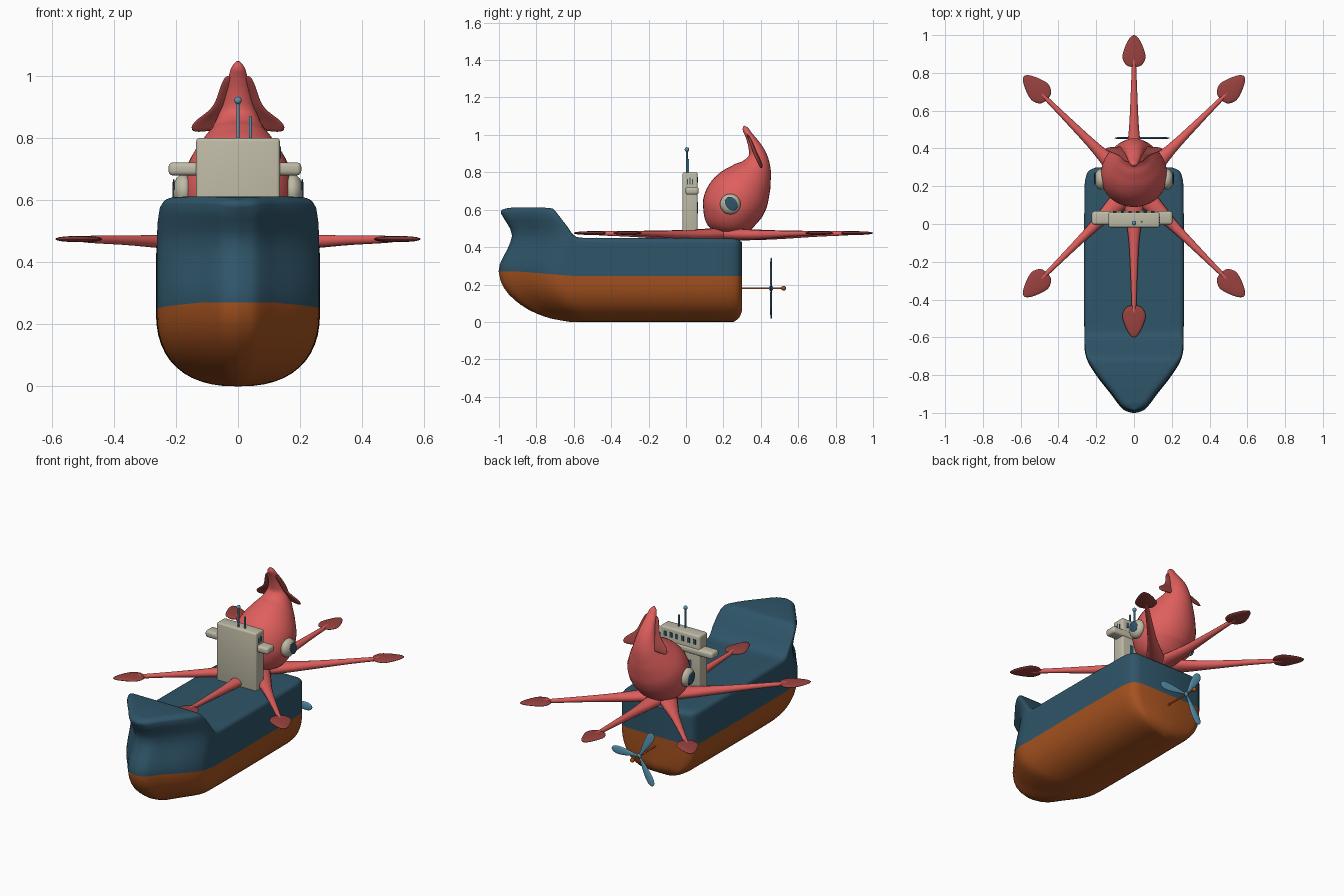
import bpy, bmesh, math
from math import sin, cos, pi
from mathutils import Vector, Matrix

if "Cube" in bpy.data.objects:
    bpy.data.objects.remove(bpy.data.objects["Cube"], do_unlink=True)


def material(name, r, g, b):
    m = bpy.data.materials.new(name)
    m.use_nodes = True
    m.diffuse_color = (r, g, b, 1)
    m.node_tree.nodes["Principled BSDF"].inputs["Base Color"].default_value = (r, g, b, 1)
    return m


NAVY = material("navy_blue", .028, .09, .14)
RUST = material("rust_orange", .38, .085, .014)
RED = material("coral_red", .74, .115, .11)
MAROON = material("dark_red", .32, .055, .05)
CREAM = material("cream", .52, .49, .38)
SKY = material("light_blue", .1, .31, .46)


def curve(table, x):
    """Smooth value of column pairs (x, v) at x."""
    n = len(table)
    if x <= table[0][0]:
        return table[0][1]
    if x >= table[-1][0]:
        return table[-1][1]
    slope = lambda a, b: (table[b][1] - table[a][1]) / (table[b][0] - table[a][0])
    i = max(k for k in range(n - 1) if table[k][0] <= x)
    (x0, a), (x1, b) = table[i], table[i + 1]
    h, t = x1 - x0, (x - x0) / (x1 - x0)
    m0, m1 = slope(max(i - 1, 0), i + 1) * h, slope(i, min(i + 2, n - 1)) * h
    return a + t * (m0 + t * (3 * (b - a) - 2 * m0 - m1 + t * (m0 + m1 - 2 * (b - a))))


def finish(name, bm, *mats, angle=45):
    bmesh.ops.remove_doubles(bm, verts=bm.verts, dist=1e-5)
    bmesh.ops.recalc_face_normals(bm, faces=bm.faces)
    me = bpy.data.meshes.new(name)
    bm.to_mesh(me)
    bm.free()
    for m in mats:
        me.materials.append(m)
    ob = bpy.data.objects.new(name, me)
    bpy.context.collection.objects.link(ob)
    bpy.ops.object.select_all(action="DESELECT")
    ob.select_set(True)
    bpy.context.view_layer.objects.active = ob
    bpy.ops.object.shade_smooth_by_angle(angle=math.radians(angle))
    return ob


def grid(bm, rows, closed=False, rule=None):
    vs = [[bm.verts.new(p) for p in r] for r in rows]
    for a, b in zip(vs, vs[1:]):
        for j in range(len(a) - (not closed)):
            k = (j + 1) % len(a)
            f = bm.faces.new((a[j], a[k], b[k], b[j]))
            f.material_index = rule(j) if rule else 0
    return vs


def loft(name, keys, mat, matrix=Matrix(), steps=24, sides=24):
    """Elliptical tube through (y, z, half width, half depth) keys."""
    bm = bmesh.new()
    last = len(keys) - 1
    at = lambda t, c: curve([(i, k[c]) for i, k in enumerate(keys)], t)
    rows = []
    for s in range(steps + 1):
        t = last * s / steps
        dy, dz = at(t + .05, 0) - at(t - .05, 0), at(t + .05, 1) - at(t - .05, 1)
        n = Vector((0, -dz, dy)).normalized()
        c = Vector((0, at(t, 0), at(t, 1)))
        rx, rn = max(at(t, 2), 0), max(at(t, 3), 0)
        rows.append([c + Vector((rx * cos(a), 0, 0)) + n * rn * sin(a)
                     for a in (2 * pi * j / sides for j in range(sides))])
    vs = grid(bm, rows, True)
    for end in (0, -1):
        bm.faces.new(vs[end])
    bm.transform(matrix)
    return finish(name, bm, mat)


def box(name, lo, hi, mat, bevel=0):
    bm = bmesh.new()
    lo, hi = Vector(lo), Vector(hi)
    bmesh.ops.create_cube(bm, size=1, matrix=Matrix.Translation((lo + hi) / 2) @ Matrix.Diagonal((hi - lo).to_4d()))
    if bevel:
        bmesh.ops.bevel(bm, geom=bm.edges[:], offset=bevel, segments=3, profile=.5, affect="EDGES")
    return finish(name, bm, mat, angle=35)


def ball(name, c, scale, mat, tilt=0):
    bm = bmesh.new()
    bmesh.ops.create_uvsphere(bm, u_segments=24, v_segments=14, radius=1,
                              matrix=Matrix.Translation(c) @ Matrix.Rotation(tilt, 4, "X") @ Matrix.Diagonal((*scale, 1)))
    return finish(name, bm, mat)


def rod(name, a, b, r, mat):
    a, b = Vector(a), Vector(b)
    bm = bmesh.new()
    bmesh.ops.create_cone(bm, cap_ends=True, segments=14, radius1=r, radius2=r, depth=(b - a).length,
                          matrix=Matrix.Translation((a + b) / 2) @ (b - a).to_track_quat("Z", "Y").to_matrix().to_4x4())
    return finish(name, bm, mat)


# Hull: half sections lofted from bow to stern, then mirrored
PLAN = [(-1, 0), (-.99, .04), (-.97, .068), (-.9, .122), (-.8, .2), (-.72, .248), (-.65, .262),
        (.2, .262), (.26, .252), (.285, .235), (.3, .2)]
DECK = [(-1, .6), (-.97, .61), (-.76, .61), (-.71, .597), (-.68, .55), (-.645, .475), (-.61, .453),
        (-.5, .45), (.24, .446), (.28, .44), (.3, .425)]
STEM = [(0, .38), (.02, .27), (.07, .15), (.15, .05), (.23, .005), (.3, .002), (.4, .05), (.47, .07),
        (.54, .035), (.585, .01), (.61, .025)]
STERN = [(0, -.045), (.02, -.018), (.06, 0)]


def hull_section(y, w):
    top, water, r = curve(DECK, y), .245 + .025 * min(1, max(0, (-.6 - y) / .3)), .025
    rx = min(r, w / 2)
    pts = [(w * sin(a) ** .83, water * (1 - max(cos(a), 0) ** .83)) for a in (pi / 2 * k / 12 for k in range(13))]
    pts += [(w, water + (top - r - water) * k / 8) for k in range(1, 9)]
    pts += [(w - rx + rx * cos(a), top - r + r * sin(a)) for a in (pi / 8 * k for k in range(1, 5))]
    pts += [((w - rx) * (1 - k / 4), top) for k in range(1, 5)]
    fore, aft = min(1, max(0, (-.3 - y) / .7)), max(0, (y - .1) / .2)
    return [(x, y + curve(STEM, z) * fore + curve(STERN, z) * aft, z) for x, z in pts]


ys = [-1 + .5 * (k / 32) ** 1.6 for k in range(33)] + [-.4, -.2, 0, .1, .2, .23, .26, .275, .285, .293, .3]
bm = bmesh.new()
grid(bm, [hull_section(y, curve(PLAN, y)) for y in ys] + [hull_section(.3, 0)], rule=lambda j: int(j < 12))
half = bm.faces[:]
dup = bmesh.ops.duplicate(bm, geom=bm.verts[:] + bm.edges[:] + half)
for v in dup["geom"]:
    if isinstance(v, bmesh.types.BMVert):
        v.co.x *= -1
finish("hull", bm, NAVY, RUST)

# Creature body: bulb tapering into a forward-curled tip
loft("creature_body", [(.19, .465, .02, .02), (.2, .5, .11, .1), (.225, .56, .16, .145), (.255, .63, .176, .166),
                       (.3, .7, .165, .158), (.345, .77, .125, .122), (.375, .83, .085, .083), (.383, .89, .058, .05),
                       (.362, .95, .042, .032), (.335, 1.0, .03, .02), (.318, 1.03, .02, .016),
                       (.31, 1.048, .004, .004)], RED, steps=44, sides=32)

# Drooping fins on either side of the tip
FIN = [((.01, .33, 1.01), (.045, .335, 1.005)), ((.02, .37, .95), (.066, .355, .95)),
       ((.03, .39, .9), (.082, .37, .895)), ((.04, .405, .86), (.155, .395, .855)),
       ((.05, .415, .83), (.155, .41, .818))]
for side, sx in (("left", 1), ("right", -1)):
    bm = bmesh.new()
    grid(bm, [[(sx * p[0], p[1], p[2]) for p in (a, Vector(a).lerp(Vector(b), .5), b)] for a, b in FIN])
    fin = finish(side + "_fin", bm, MAROON, angle=80)
    fin.modifiers.new("thickness", "SOLIDIFY").thickness = .014
    fin.modifiers.new("smooth", "SUBSURF").levels = 2
    fin.modifiers["smooth"].render_levels = 2
    # Eyes with slanted pupils
    ball(side + "_eye", (sx * .175, .237, .63), (.035, .055, .055), CREAM)
    ball(side + "_pupil", (sx * .207, .242, .632), (.0048, .03, .04), NAVY, tilt=.6)

# Six arms with leaf-shaped pads
for i, deg in enumerate((0, 45, 135, 180, 225, 315)):
    place = Matrix.Translation((0, .2, 0)) @ Matrix.Rotation(math.radians(deg), 4, "Z")
    g = 1.03 if deg % 180 else 1
    loft(f"arm_{i}", [(0, .47, .065, .035), (.15, .466, .046, .03), (.3, .466, .027, .024), (.5, .471, .017, .016),
                      (.65 * g, .474, .011, .012), (.74 * g, .475, .004, .005)], RED, place, 16, 14)
    loft(f"arm_pad_{i}", [(d * g, .475, w, t) for d, w, t in
                          ((.63, .01, .003), (.642, .042, .008), (.68, .061, .01), (.72, .054, .01),
                           (.765, .035, .008), (.79, .018, .005), (.8, .003, .002))], MAROON, place, 20, 20)

# Bridge with side wings
box("bridge_tower", (-.135, -.018, .44), (.135, .062, .8), CREAM, .01)
box("bridge_wings", (-.224, -.004, .68), (.204, .068, .722), CREAM, .014)
for k in range(6):
    box(f"rear_window_{k}", (-.11 + k * .04, .06, .745), (-.092 + k * .04, .065, .775), NAVY)
for k in (-1, 1):
    box(f"rear_door_{k}", (k * .07 - .012, .06, .58), (k * .07 + .012, .065, .64), NAVY)
for k in range(3):
    box(f"side_window_{k}", (.133, .005 + k * .014, .735), (.138, .01 + k * .014, .765 + .008 * (k % 2)), NAVY)

# Masts
rod("main_mast", (0, .005, .79), (0, .005, .92), .005, SKY)
ball("mast_light", (0, .005, .922), (.012, .012, .012), SKY)
rod("short_mast", (.04, .012, .79), (.04, .012, .87), .005, SKY)

# Propeller
rod("propeller_shaft", (0, .28, .18), (0, .52, .18), .005, RUST)
ball("shaft_end", (0, .522, .18), (.013, .013, .013), RUST)
ball("propeller_hub", (0, .455, .18), (.014, .012, .014), SKY)
for k in range(3):
    turn = Matrix.Translation((0, .455, .18)) @ Matrix.Rotation(2 * pi * k / 3, 4, "Y") @ Matrix.Rotation(pi / 2, 4, "Z")
    turn = turn @ Matrix.Rotation(pi / 2, 4, "Y")
    loft(f"propeller_blade_{k}", [(-.003, 0, .006, .004), (-.04, 0, .011, .005), (-.1, 0, .022, .006),
                                  (-.15, 0, .025, .005), (-.178, 0, .016, .004), (-.187, 0, .002, .002)],
         SKY, turn, 16, 16)
